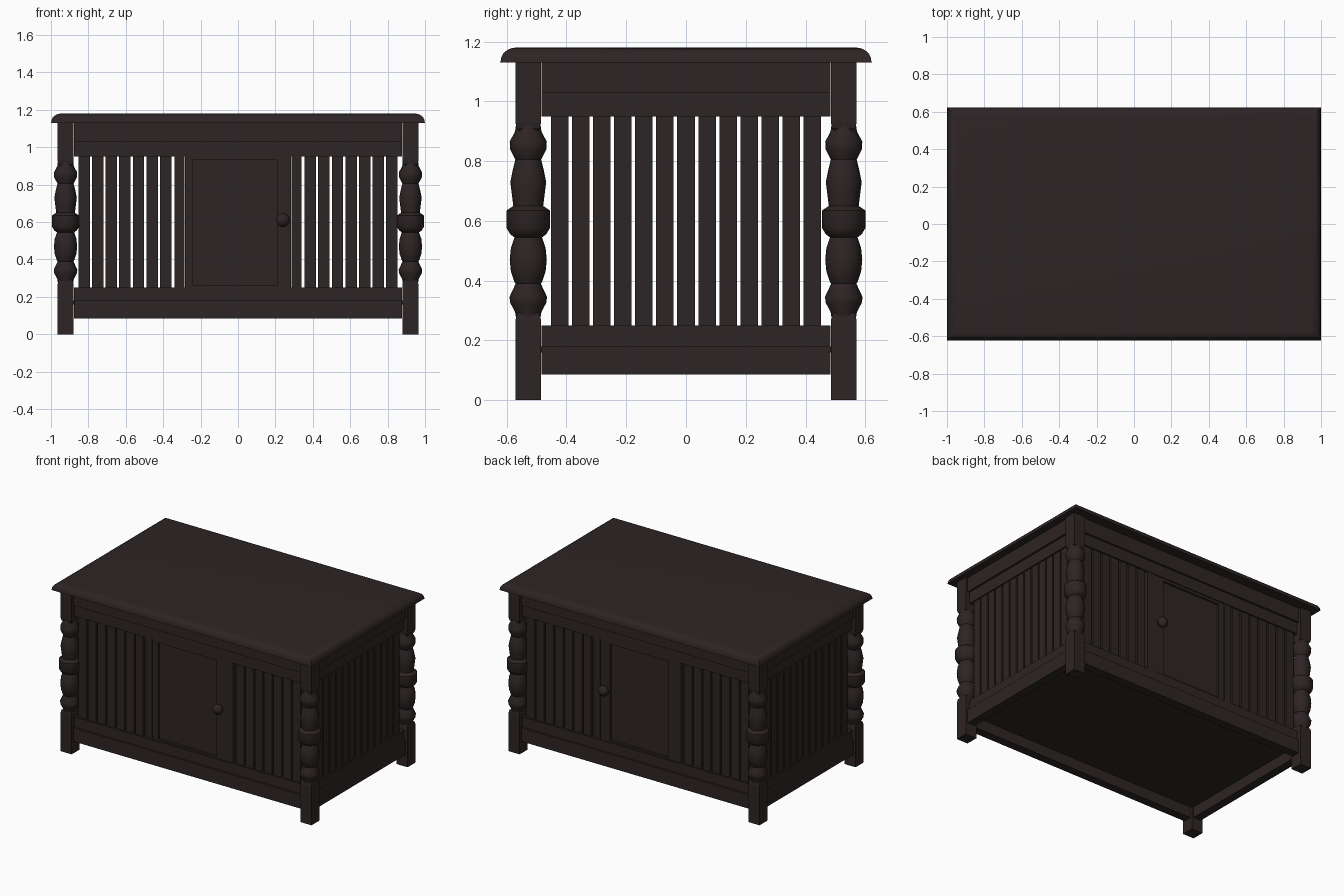
import bpy, bmesh, math

if "Cube" in bpy.data.objects:
    bpy.data.objects.remove(bpy.data.objects["Cube"])

wood = bpy.data.materials.new("dark brown wood")
wood.diffuse_color = (0.027, 0.018, 0.018, 1)
wood.use_nodes = True
wood.node_tree.nodes["Principled BSDF"].inputs["Base Color"].default_value = wood.diffuse_color


def make(name, bm, smooth=None):
    bmesh.ops.recalc_face_normals(bm, faces=bm.faces[:])
    me = bpy.data.meshes.new(name)
    bm.to_mesh(me)
    bm.free()
    me.materials.append(wood)
    ob = bpy.data.objects.new(name, me)
    bpy.context.collection.objects.link(ob)
    if smooth:
        bpy.ops.object.select_all(action='DESELECT')
        ob.select_set(True)
        bpy.context.view_layer.objects.active = ob
        bpy.ops.object.shade_smooth_by_angle(angle=math.radians(smooth))
    return ob


def loft(bm, rings):
    """Skin a list of equally long point rings and cap both ends."""
    vs = [[bm.verts.new(p) for p in r] for r in rings]
    n = len(vs[0])
    for a, b in zip(vs, vs[1:]):
        for i in range(n):
            bm.faces.new((a[i], a[(i + 1) % n], b[(i + 1) % n], b[i]))
    bm.faces.new(vs[0][::-1])
    bm.faces.new(vs[-1])


def rect(cx, cy, hx, hy, z):
    return [(cx + sx * hx, cy + sy * hy, z) for sx, sy in ((-1, -1), (1, -1), (1, 1), (-1, 1))]


def box(bm, x0, x1, y0, y1, z0, z1):
    cx, cy, hx, hy = (x0 + x1) / 2, (y0 + y1) / 2, abs(x1 - x0) / 2, abs(y1 - y0) / 2
    loft(bm, [rect(cx, cy, hx, hy, z0), rect(cx, cy, hx, hy, z1)])


# table top with rounded-over edge
bm = bmesh.new()
rings = [rect(0, 0, 1.0, 0.622, 1.13), rect(0, 0, 0.998, 0.62, 1.136)]
for k in range(1, 7):
    a = k / 6 * math.pi / 2
    d = 0.052 * (1 - math.cos(a))
    rings.append(rect(0, 0, 0.998 - d, 0.62 - d, 1.136 + 0.044 * math.sin(a)))
loft(bm, rings)
make("table_top", bm, 35)

# floor board
bm = bmesh.new()
box(bm, -0.91, 0.91, -0.515, 0.515, 0.16, 0.18)
make("floor", bm)

# corner posts: square foot and head with a turned middle
TURN = [(.27, .04), (.295, .044), (.325, .06), (.345, .063), (.39, .042), (.395, .046), (.43, .058),
        (.47, .062), (.51, .058), (.545, .046), (.555, .06), (.575, .072), (.635, .072), (.65, .05),
        (.69, .055), (.73, .06), (.77, .052), (.805, .043), (.84, .061), (.865, .062), (.9, .044), (.93, .04)]
PX, PY, H = 0.922, 0.528, 0.043
for sx, sn in ((-1, "left"), (1, "right")):
    for sy, fn in ((-1, "front"), (1, "back")):
        cx, cy = sx * PX, sy * PY
        bm = bmesh.new()
        loft(bm, [rect(cx, cy, h, h, z) for z, h in ((0, H), (.265, H), (.285, .039), (.295, .03))])
        loft(bm, [rect(cx, cy, h, h, z) for z, h in ((.9, .03), (.91, .039), (.93, H), (1.132, H))])
        make(f"{fn}_{sn}_post_blocks", bm)
        bm = bmesh.new()
        loft(bm, [[(cx + r * math.cos(i * math.pi / 8), cy + r * math.sin(i * math.pi / 8), z)
                   for i in range(16)] for z, r in TURN])
        make(f"{fn}_{sn}_post_turning", bm, 40)

# stepped rails: (z0, z1, outward offset from the post centre line)
RAILS = [("lower_rail", .085, .18, .028), ("lower_rail_lip", .178, .25, .014),
         ("upper_rail_lip", .95, 1.032, .014), ("upper_rail", 1.03, 1.132, .028)]
for s, fn, sn in ((-1, "front", "left"), (1, "back", "right")):
    for name, z0, z1, out in RAILS:
        bm = bmesh.new()
        box(bm, -.876, .876, s * (PY - .03), s * (PY + out), z0, z1)
        make(f"{fn}_{name}", bm)
        bm = bmesh.new()
        box(bm, s * (PX - .03), s * (PX + out), -.484, .484, z0, z1)
        make(f"{sn}_{name}", bm)

    # slats beside the door
    bm = bmesh.new()
    for k in range(7):
        for side in (-1, 1):
            x = side * (.387 + .0725 * k)
            box(bm, x - .0305, x + .0305, s * .512, s * .532, .24, .96)
    make(f"{fn}_slats", bm)

    # slats on the ends
    bm = bmesh.new()
    for k in range(13):
        y = (k - 6) * .0705
        box(bm, s * (PX - .016), s * (PX + .004), y - .0295, y + .0295, .24, .96)
    make(f"{sn}_slats", bm)

    # door surround, door frame, sunk panel
    bm = bmesh.new()
    for side in (-1, 1):
        box(bm, side * .285, side * .34, s * .505, s * .538, .24, .96)
    make(f"{fn}_door_jambs", bm)
    bm = bmesh.new()
    box(bm, -.283, -.24, s * .505, s * .535, .25, .95)
    box(bm, .21, .283, s * .505, s * .535, .25, .95)
    box(bm, -.24, .21, s * .505, s * .535, .932, .95)
    box(bm, -.24, .21, s * .505, s * .535, .25, .262)
    make(f"{fn}_door_frame", bm)
    bm = bmesh.new()
    box(bm, -.25, .22, s * .507, s * .52, .252, .94)
    make(f"{fn}_door_panel", bm)

    # round knob on a short stem
    bm = bmesh.new()
    prof = [(.53, .016), (.542, .016), (.546, .025), (.556, .034), (.566, .037),
            (.577, .034), (.588, .024), (.596, .01)]
    loft(bm, [[(.24 + r * math.cos(i * math.pi / 8), s * y, .61 + r * math.sin(i * math.pi / 8))
               for i in range(16)] for y, r in prof])
    make(f"{fn}_door_knob", bm, 50)
